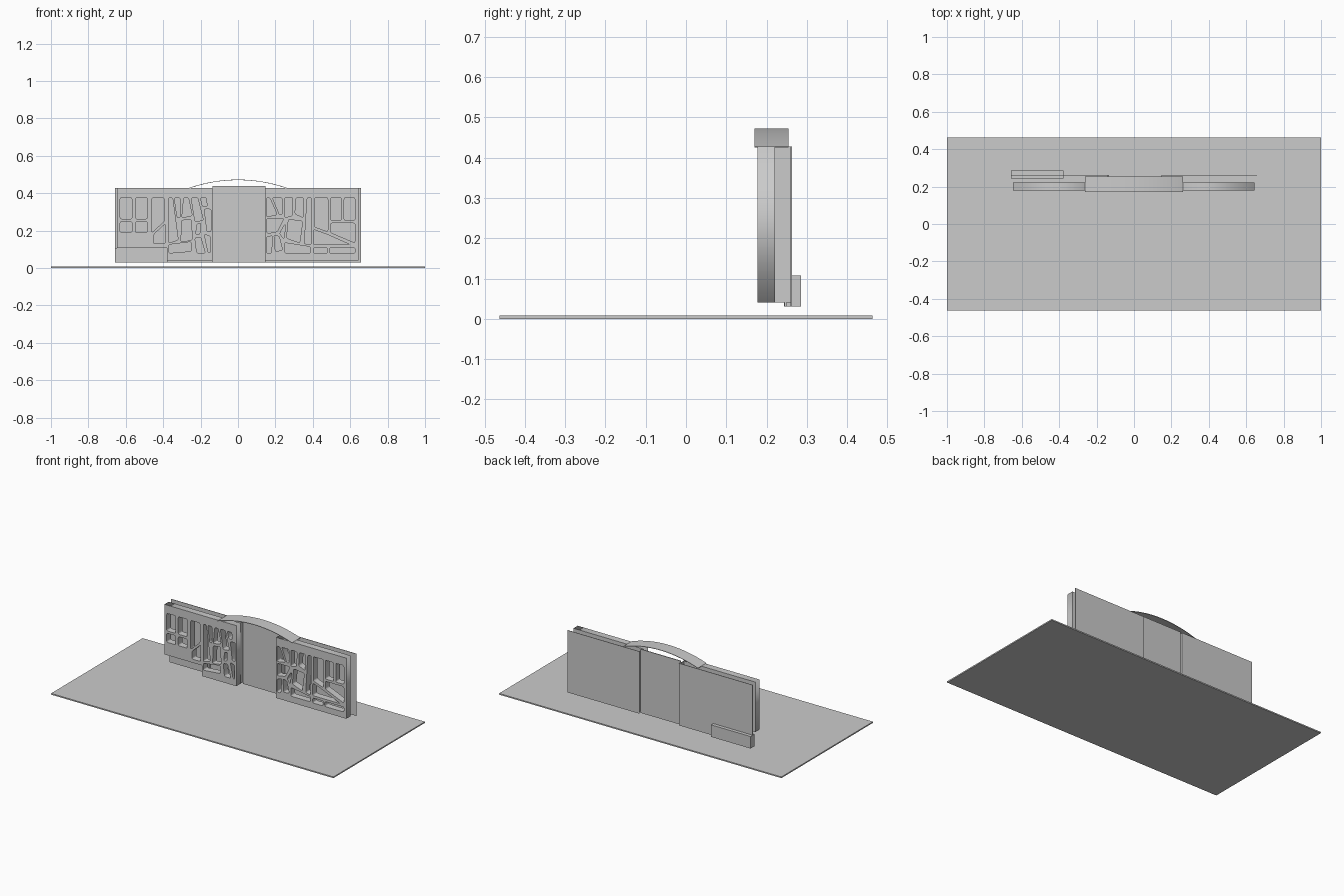
import bpy, math
from mathutils import Vector

if "Cube" in bpy.data.objects:
    bpy.data.objects.remove(bpy.data.objects["Cube"])


def box(name, x, y, z):
    """Box from (min, max) ranges."""
    bpy.ops.mesh.primitive_cube_add(size=1, location=[(r[0] + r[1]) / 2 for r in (x, y, z)])
    o = bpy.context.object
    o.name = name
    o.scale = [r[1] - r[0] for r in (x, y, z)]
    bpy.ops.object.transform_apply(location=False, rotation=False, scale=True)
    return o


def rounded(pts, r=0.008):
    """Cut every corner of an outline into a small three-point round."""
    out = []
    for i, p in enumerate(pts):
        p = Vector(p)
        a, b = Vector(pts[i - 1]) - p, Vector(pts[(i + 1) % len(pts)]) - p
        pa = p + a.normalized() * min(r, a.length * 0.35)
        pb = p + b.normalized() * min(r, b.length * 0.35)
        out += [pa, (pa + pb) / 4 + p / 2, pb]
    return out


def pierced_panel(name, outline, holes, y0, y1):
    """Flat panel with holes, outlines given in hundredths on x and z."""
    cu = bpy.data.curves.new(name, 'CURVE')
    cu.dimensions = '2D'
    cu.fill_mode = 'BOTH'
    cu.extrude = (y1 - y0) / 2
    loops = [[(a / 100, b / 100) for a, b in outline]]
    loops += [rounded([(a / 100, b / 100) for a, b in h]) for h in holes]
    for pts in loops:
        s = cu.splines.new('POLY')
        s.points.add(len(pts) - 1)
        for sp, p in zip(s.points, pts):
            sp.co = (p[0], p[1], 0, 1)
        s.use_cyclic_u = True
    o = bpy.data.objects.new(name, cu)
    bpy.context.collection.objects.link(o)
    o.rotation_euler = (math.pi / 2, 0, 0)
    o.location.y = (y0 + y1) / 2
    bpy.ops.object.select_all(action='DESELECT')
    o.select_set(True)
    bpy.context.view_layer.objects.active = o
    bpy.ops.object.convert(target='MESH')


def rect(x0, x1, z0, z1):
    return [(x0, z0), (x1, z0), (x1, z1), (x0, z1)]


# Ground slab
box("ground_slab", (-1, 1), (-0.463, 0.463), (0, 0.008))

# Thin rear walls, centre wall and low rear block
box("rear_wall_left", (-0.657, -0.135), (0.26, 0.263), (0.03, 0.428))
box("rear_wall_right", (0.146, 0.657), (0.26, 0.263), (0.03, 0.428))
box("centre_wall", (-0.137, 0.148), (0.245, 0.25), (0.03, 0.438))
box("low_block", (-0.657, -0.378), (0.244, 0.285), (0.03, 0.107))

# Returns joining the lattice screens to the rear walls
box("return_left", (-0.141, -0.137), (0.22, 0.262), (0.04, 0.428))
box("return_right", (0.146, 0.15), (0.22, 0.262), (0.04, 0.428))

# Left lattice screen
left_small = [rect(x, x + 6.3, z0, z1) for x in (-63, -54.8) for z0, z1 in ((19, 24.8), (26.3, 37.5))]
left_outer = [
    [(-46, 37.5), (-39.5, 37.5), (-39.5, 25), (-46, 19)],
    [(-45, 18), (-39, 23.5), (-39, 13), (-45, 13)],
    [(-37, 37.5), (-35, 37.5), (-32, 15), (-37, 13.5)],
    [(-34, 37.5), (-31, 37.5), (-31, 27), (-32.5, 27)],
    [(-30, 25.5), (-25, 26), (-24.5, 15), (-30.5, 14)],
    [(-37, 12.5), (-25, 14), (-25, 9), (-37, 8)],
]
left_inner = [
    [(-29, 37.5), (-26.5, 37.5), (-24.5, 28), (-30, 27)],
    [(-25, 37.5), (-21.5, 37.5), (-18.5, 25.5), (-23, 25)],
    [(-20, 37.5), (-17, 37.5), (-16.5, 33), (-19, 33)],
    [(-18, 31.5), (-14.5, 31.5), (-14.5, 19.5), (-16.5, 19.5)],
    [(-22, 23.5), (-20, 24), (-20.5, 18), (-22.5, 18)],
    [(-23, 16), (-20, 16.5), (-17.5, 8), (-22, 8)],
    [(-18, 18), (-14.8, 17), (-14.8, 8), (-16, 8.5)],
]
pierced_panel("lattice_left",
              [(-64.6, 42.8), (-13.7, 42.8), (-13.7, 4), (-38, 4), (-38, 10.8), (-64.6, 10.8)],
              left_small + left_outer + left_inner, 0.178, 0.221)

# Right lattice screen
right_small = [rect(49.5, 55.3, 25.5, 37.5), rect(56.8, 62.5, 25.5, 37.5),
               rect(49, 62.5, 7.8, 11), rect(40.5, 47.8, 7.8, 11)]
right_outer = [
    [(41, 37.5), (48, 37.5), (48, 19.5), (41, 22)],
    [(49.5, 24), (62.5, 24), (62.5, 13.5), (49.5, 19)],
    [(40.5, 20.5), (47.5, 18), (60, 12.5), (40.5, 12.5)],
    [(37, 37.5), (39.3, 37.5), (39, 12.5), (35.5, 13)],
    [(31, 37.5), (35, 37.5), (35, 27), (30.5, 29)],
    [(27, 26), (34.5, 25), (33, 13.5), (26, 16)],
    [(25, 13.5), (38.8, 11.3), (38.8, 8), (25, 8)],
]
right_inner = [
    [(15.2, 37.5), (17, 37.5), (21, 28.5), (15.2, 27.5)],
    [(18.5, 37.5), (23.5, 37.5), (23.8, 29), (22.2, 28.5)],
    [(25, 37.5), (29.3, 37.5), (29, 28), (25, 27)],
    [(15.5, 26.5), (24.5, 26.5), (21, 19.5), (15.5, 18.5)],
    [(24.8, 23), (25.5, 23), (24.5, 15.5), (22.3, 18.5)],
    [(15.2, 16.5), (18.5, 17.3), (17.8, 8), (15.2, 8)],
    [(19.3, 17.5), (22, 17), (23.8, 9.5), (20, 9)],
]
pierced_panel("lattice_right", rect(14.5, 64.3, 4, 42.8),
              right_small + right_outer + right_inner, 0.178, 0.221)

# Thin curved canopy over the centre
half, rise, base, t = 0.263, 0.045, 0.425, 0.003
radius = (half ** 2 + rise ** 2) / (2 * rise)
span = math.asin(half / radius)
n = 32
verts = []
for i in range(n + 1):
    a = -span + 2 * span * i / n
    x, z = radius * math.sin(a), base + rise - radius * (1 - math.cos(a))
    verts += [(x, 0.17, z), (x, 0.255, z), (x, 0.255, z + t), (x, 0.17, z + t)]
faces = [(4 * i + k, 4 * i + (k + 1) % 4, 4 * i + 4 + (k + 1) % 4, 4 * i + 4 + k)
         for i in range(n) for k in range(4)]
faces += [(3, 2, 1, 0), (4 * n, 4 * n + 1, 4 * n + 2, 4 * n + 3)]
me = bpy.data.meshes.new("arched_canopy")
me.from_pydata(verts, [], faces)
canopy = bpy.data.objects.new("arched_canopy", me)
bpy.context.collection.objects.link(canopy)
bpy.ops.object.select_all(action='DESELECT')
canopy.select_set(True)
bpy.context.view_layer.objects.active = canopy
bpy.ops.object.mode_set(mode='EDIT')
bpy.ops.mesh.select_all(action='SELECT')
bpy.ops.mesh.normals_make_consistent(inside=False)
bpy.ops.object.mode_set(mode='OBJECT')
bpy.ops.object.shade_smooth_by_angle()
